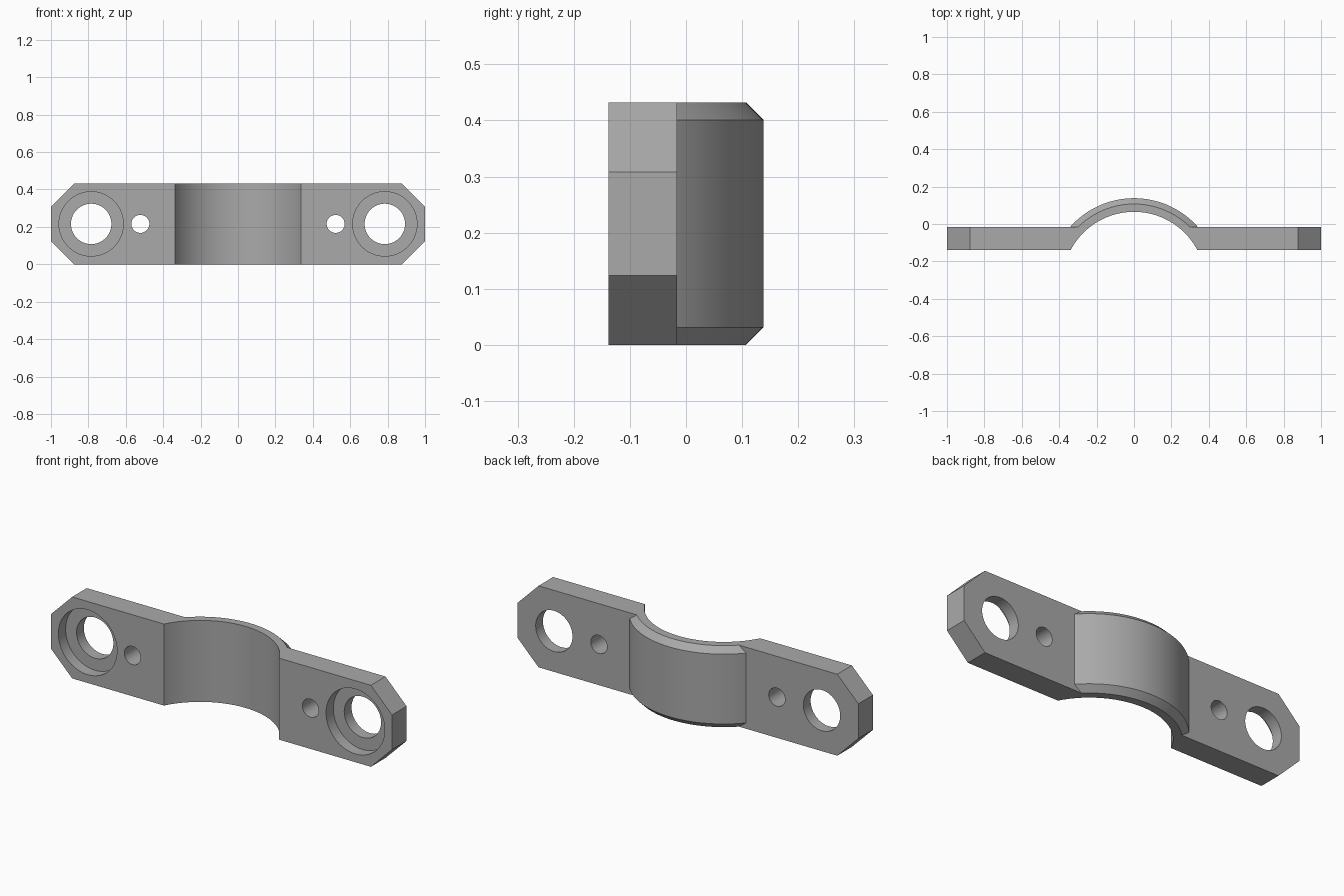
import bpy, bmesh
from mathutils import Matrix, Vector

HEIGHT, MID = 0.432, 0.216
FRONT, BACK = -0.138, -0.016          # faces of the flat ears
ARCH_Y, INNER, OUTER = -0.318, 0.383, 0.456
CHAMFER, CORNER = 0.031, 0.124

if "Cube" in bpy.data.objects:
    bpy.data.objects.remove(bpy.data.objects["Cube"])

steel = bpy.data.materials.new("plain_grey")
steel.use_nodes = True
grey = (0.4, 0.4, 0.4, 1)
steel.diffuse_color = grey
steel.node_tree.nodes["Principled BSDF"].inputs["Base Color"].default_value = grey


def make_object(name, bm):
    bmesh.ops.recalc_face_normals(bm, faces=bm.faces)
    mesh = bpy.data.meshes.new(name)
    bm.to_mesh(mesh)
    bm.free()
    mesh.materials.append(steel)
    obj = bpy.data.objects.new(name, mesh)
    bpy.context.collection.objects.link(obj)
    return obj


def prism(name, points, vector):
    """Extrude a flat outline along a vector."""
    bm = bmesh.new()
    face = bm.faces.new([bm.verts.new(p) for p in points])
    top = bmesh.ops.extrude_face_region(bm, geom=[face])["geom"]
    moved = [v for v in top if isinstance(v, bmesh.types.BMVert)]
    bmesh.ops.translate(bm, verts=moved, vec=Vector(vector))
    return make_object(name, bm)


def cylinder(name, radius, depth, centre, along_y=True, segments=96):
    bm = bmesh.new()
    turn = Matrix.Rotation(1.5707963, 4, "X") if along_y else Matrix.Identity(4)
    bmesh.ops.create_cone(bm, cap_ends=True, segments=segments, radius1=radius,
                          radius2=radius, depth=depth,
                          matrix=Matrix.Translation(centre) @ turn)
    return make_object(name, bm)


def combine(target, tool, operation):
    """Apply a boolean and discard the tool."""
    mod = target.modifiers.new("boolean", "BOOLEAN")
    mod.operation, mod.solver, mod.object = operation, "EXACT", tool
    bpy.ops.object.select_all(action="DESELECT")
    bpy.context.view_layer.objects.active = target
    target.select_set(True)
    bpy.ops.object.modifier_apply(modifier=mod.name)
    bpy.data.objects.remove(tool)


# Flat strap with clipped corners
a, b = 1 - CORNER, HEIGHT - CORNER
outline = [(-a, 0), (a, 0), (1, CORNER), (1, b),
           (a, HEIGHT), (-a, HEIGHT), (-1, b), (-1, CORNER)]
clamp = prism("clamp_strap", [(x, FRONT, z) for x, z in outline],
              (0, BACK - FRONT, 0))

# Arch body: chamfered disc, trimmed to the part behind the strap
bm = bmesh.new()
bmesh.ops.create_cone(bm, cap_ends=True, segments=160, radius1=OUTER, radius2=OUTER,
                      depth=HEIGHT, matrix=Matrix.Translation((0, ARCH_Y, MID)))
rims = [e for e in bm.edges if abs(e.verts[0].co.z - e.verts[1].co.z) < 0.001]
bmesh.ops.bevel(bm, geom=rims, offset=CHAMFER, segments=1, affect="EDGES")
cut = bmesh.ops.bisect_plane(bm, geom=bm.verts[:] + bm.edges[:] + bm.faces[:],
                             plane_co=(0, -0.06, 0), plane_no=(0, -1, 0),
                             clear_outer=True)
bmesh.ops.holes_fill(bm, edges=[e for e in bm.edges if e.is_boundary])
combine(clamp, make_object("arch_body", bm), "UNION")

# Pipe channel
combine(clamp, cylinder("channel", INNER, 1, (0, ARCH_Y, MID), False, 160),
        "DIFFERENCE")

# Bolt holes, front counterbores and pin holes on both ears
for side in (-1, 1):
    for name, x, radius, y, depth in (
            ("bolt_hole", 0.785, 0.108, 0, 1),
            ("counterbore", 0.785, 0.172, FRONT, 0.122),
            ("pin_hole", 0.522, 0.048, 0, 1)):
        combine(clamp, cylinder(name, radius, depth, (side * x, y, MID)),
                "DIFFERENCE")

bpy.ops.object.shade_smooth_by_angle(angle=0.5)
